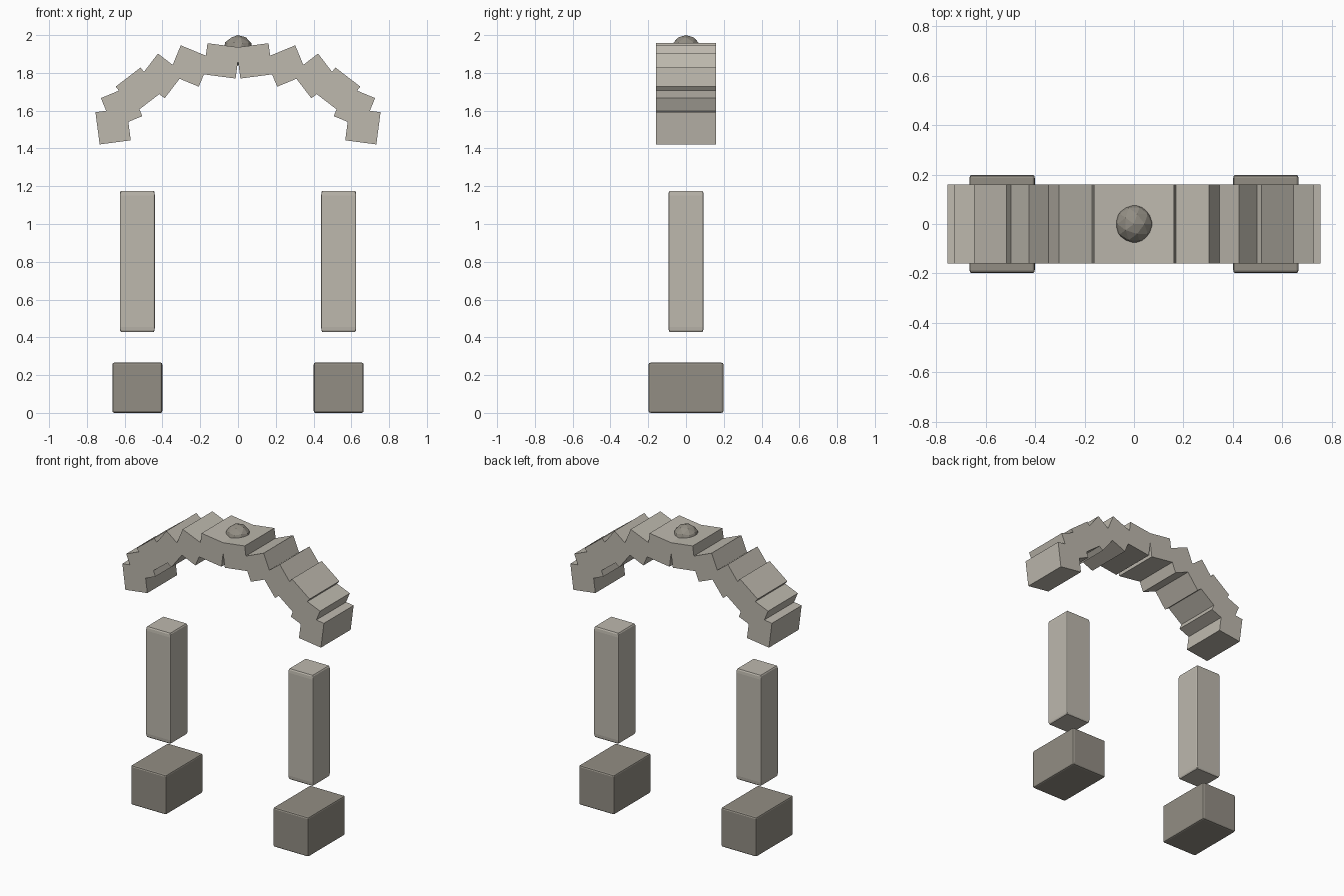
import bpy, bmesh, math
from mathutils import Matrix

if "Cube" in bpy.data.objects:
    bpy.data.objects.remove(bpy.data.objects["Cube"])


def material(name, color):
    mat = bpy.data.materials.new(name)
    mat.diffuse_color = (*color, 1)
    mat.use_nodes = True
    mat.node_tree.nodes["Principled BSDF"].inputs["Base Color"].default_value = mat.diffuse_color
    return mat


light_stone = material("light_stone", (0.51, 0.48, 0.42))
dark_stone = material("dark_stone", (0.29, 0.27, 0.23))


def add_object(name, bm, mat):
    bmesh.ops.recalc_face_normals(bm, faces=bm.faces)
    me = bpy.data.meshes.new(name)
    bm.to_mesh(me)
    bm.free()
    me.materials.append(mat)
    ob = bpy.data.objects.new(name, me)
    bpy.context.collection.objects.link(ob)
    return ob


def block(name, loc, size, mat, tilt=0.0, bevel=0.0):
    bm = bmesh.new()
    bmesh.ops.create_cube(bm, size=1)
    # bevel before scaling, so the rounding stretches with the block
    if bevel:
        bmesh.ops.bevel(bm, geom=bm.edges[:], offset=bevel, segments=2,
                        profile=0.5, affect='EDGES')
    bmesh.ops.scale(bm, vec=size, verts=bm.verts)
    ob = add_object(name, bm, mat)
    ob.location = loc
    ob.rotation_euler = (0, tilt, 0)
    return ob


# pedestals and pillars on both sides
for side, s in (("left", -1), ("right", 1)):
    block("pedestal_" + side, (s * 0.533, 0, 0.133), (0.264, 0.398, 0.266),
          dark_stone, bevel=0.035)
    block("pillar_" + side, (s * 0.533, 0, 0.802), (0.186, 0.186, 0.748),
          light_stone, bevel=0.035)

# arch of twelve tilted stones along a flattened half ellipse
COUNT = 12
for i in range(COUNT):
    a = math.pi * (i + 0.5) / COUNT
    loc = (0.667 * math.cos(a), 0, 1.465 + 0.402 * math.sin(a))
    # stones lean against the curve, giving the jagged outline
    block(f"arch_stone_{i + 1}", loc, (0.172, 0.318, 0.166), light_stone,
          tilt=a - math.pi / 2)

# faceted keystone orb at the crown
bm = bmesh.new()
bmesh.ops.create_icosphere(bm, subdivisions=2, radius=0.08,
                           matrix=Matrix.Translation((0, 0, 1.92)))
add_object("keystone_orb", bm, dark_stone)
